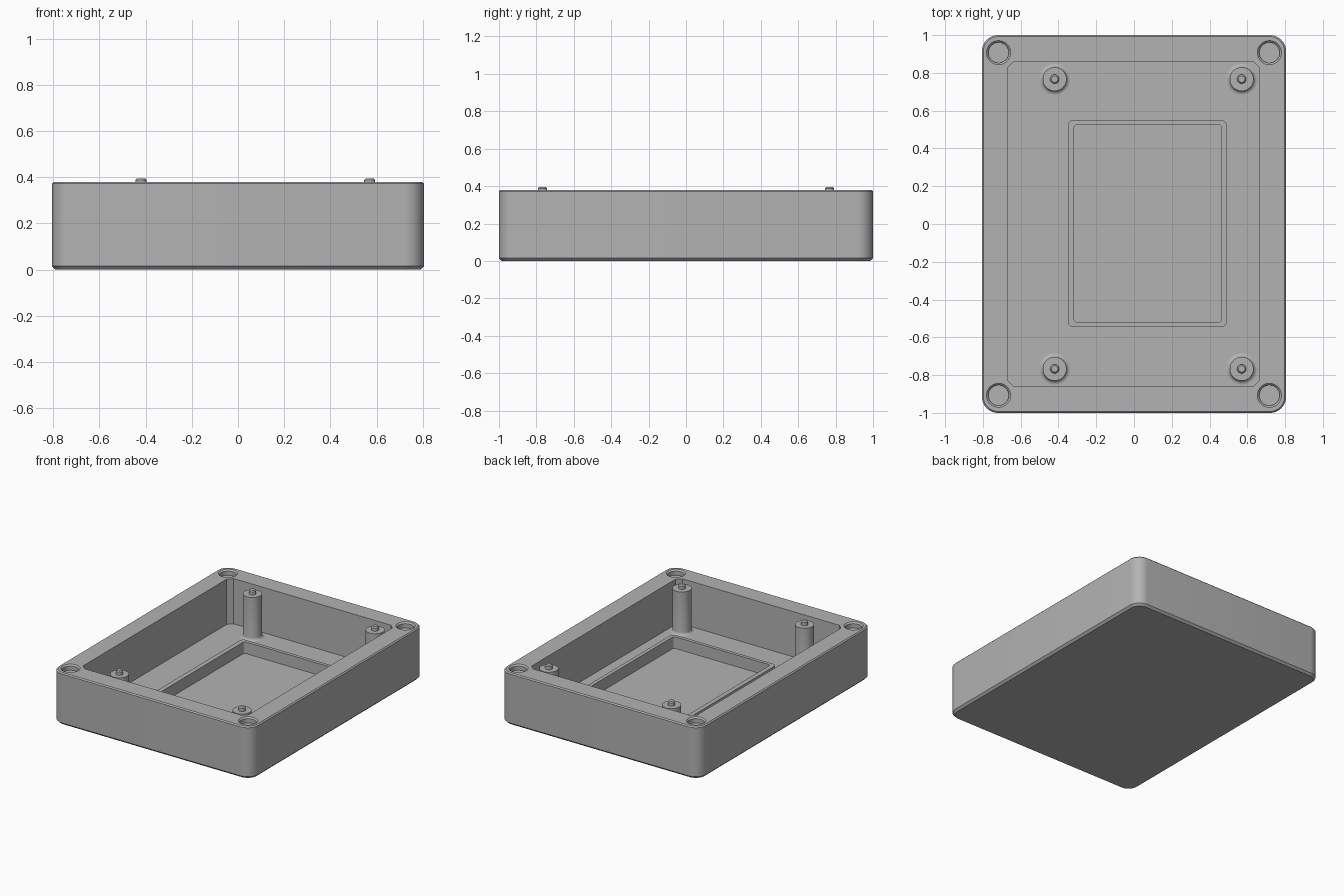
import bpy, bmesh
from math import sin, cos, pi

if "Cube" in bpy.data.objects:
    bpy.data.objects.remove(bpy.data.objects["Cube"], do_unlink=True)

# Single plastic colour
grey = bpy.data.materials.new("grey_plastic")
grey.use_nodes = True
colour = (0.45, 0.45, 0.45, 1)
grey.diffuse_color = colour
grey.node_tree.nodes["Principled BSDF"].inputs["Base Color"].default_value = colour

FLOOR, TOP = 0.05, 0.38
HALF_X, HALF_Y = 0.805, 1.0


def rounded_rect(x0, x1, y0, y1, r, steps):
    """Outline of a rectangle with round corners (steps=1 gives chamfers)."""
    points = []
    corners = [(x1 - r, y1 - r), (x0 + r, y1 - r), (x0 + r, y0 + r), (x1 - r, y0 + r)]
    for i, (cx, cy) in enumerate(corners):
        for k in range(steps + 1):
            a = (i + k / steps) * pi / 2
            points.append((cx + r * cos(a), cy + r * sin(a)))
    return points


def circle(cx, cy, r, sides=32):
    return [(cx + r * cos(2 * pi * k / sides), cy + r * sin(2 * pi * k / sides))
            for k in range(sides)]


def loft(name, rings):
    """Closed solid through a stack of (outline, z) rings."""
    bm = bmesh.new()
    loops = [[bm.verts.new((x, y, z)) for x, y in outline] for outline, z in rings]
    for low, high in zip(loops, loops[1:]):
        for i in range(len(low)):
            j = (i + 1) % len(low)
            bm.faces.new((low[i], low[j], high[j], high[i]))
    bm.faces.new(loops[0][::-1])
    bm.faces.new(loops[-1])
    bmesh.ops.recalc_face_normals(bm, faces=bm.faces)
    mesh = bpy.data.meshes.new(name)
    bm.to_mesh(mesh)
    bm.free()
    mesh.materials.append(grey)
    obj = bpy.data.objects.new(name, mesh)
    bpy.context.collection.objects.link(obj)
    return obj


def select(obj):
    bpy.ops.object.select_all(action='DESELECT')
    obj.select_set(True)
    bpy.context.view_layer.objects.active = obj


def cut(obj, cutter):
    cutter.hide_render = True
    mod = obj.modifiers.new("cut", 'BOOLEAN')
    mod.operation, mod.solver, mod.object = 'DIFFERENCE', 'EXACT', cutter
    select(obj)
    bpy.ops.object.modifier_apply(modifier=mod.name)
    bpy.data.objects.remove(cutter, do_unlink=True)


def smooth(obj):
    select(obj)
    bpy.ops.object.shade_smooth_by_angle(angle=pi / 6)


# Outer case with bevelled bottom and top edges
def case_outline(inset):
    return rounded_rect(inset - HALF_X, HALF_X - inset, inset - HALF_Y, HALF_Y - inset,
                        0.085 - inset, 10)


case = loft("case", [(case_outline(0.015), 0), (case_outline(0), 0.015),
                     (case_outline(0), TOP - 0.008), (case_outline(0.008), TOP)])

# Open cavity with chamfered corners
cavity = rounded_rect(-0.67, 0.665, -0.86, 0.86, 0.033, 1)
cut(case, loft("cavity_cutter", [(cavity, FLOOR), (cavity, TOP + 0.1)]))

# Shallow countersunk sockets in the four corners
for x in (-0.717, 0.717):
    for y in (-0.907, 0.907):
        cut(case, loft("socket_cutter", [
            (circle(x, y, 0.054), TOP - 0.04), (circle(x, y, 0.054), TOP - 0.01),
            (circle(x, y, 0.064), TOP), (circle(x, y, 0.064), TOP + 0.1)]))
smooth(case)

# Raised frame on the floor
outer = rounded_rect(-0.35, 0.49, -0.545, 0.55, 0.028, 6)
inner = rounded_rect(-0.317, 0.463, -0.52, 0.525, 0.015, 6)
frame = loft("floor_frame", [(outer, FLOOR - 0.01), (outer, 0.135)])
cut(frame, loft("frame_cutter", [(inner, FLOOR - 0.05), (inner, 0.2)]))
smooth(frame)

# Standoff posts: flared foot, column, shoulder and locating peg
fillet = [(0.063 + 0.02 * (1 - sin(a)), FLOOR + 0.02 * (1 - cos(a)))
          for a in (k * pi / 8 for k in range(5))]
profile = [(0.083, FLOOR - 0.01)] + fillet + [
    (0.063, 0.365), (0.024, 0.365), (0.024, 0.388), (0.017, 0.395)]
for side, x in (("right", -0.42), ("left", 0.57)):
    for end, y in (("front", -0.767), ("back", 0.767)):
        post = loft(f"{end}_{side}_post", [(circle(x, y, r), z) for r, z in profile])
        smooth(post)
